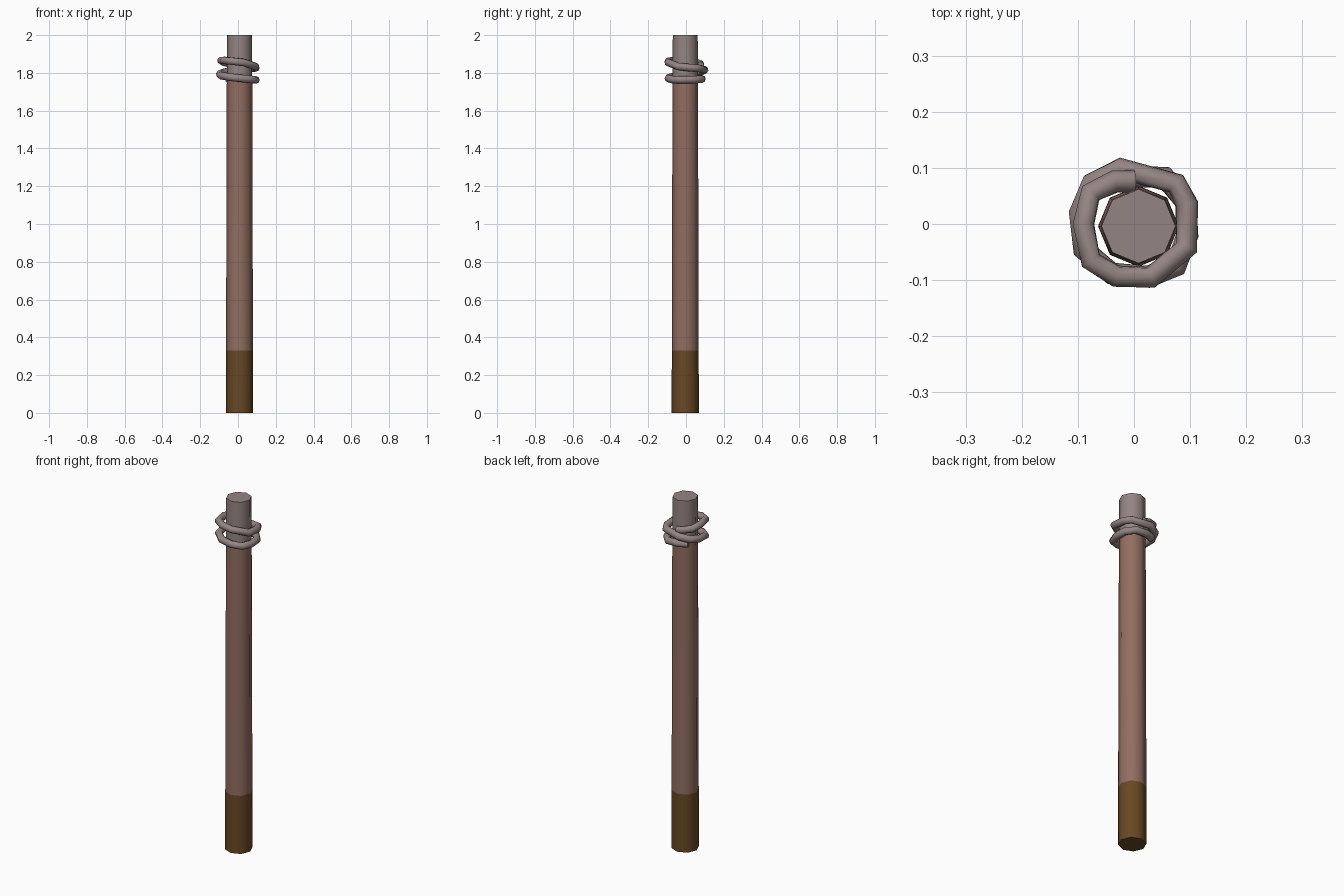
import bpy, bmesh, math

if "Cube" in bpy.data.objects:
    bpy.data.objects.remove(bpy.data.objects["Cube"])


def material(name, rgb):
    lin = [((c / 255 + 0.055) / 1.055) ** 2.4 for c in rgb]
    m = bpy.data.materials.new(name)
    m.diffuse_color = (*lin, 1)
    m.use_nodes = True
    m.node_tree.nodes["Principled BSDF"].inputs["Base Color"].default_value = m.diffuse_color
    return m


soil = material("dark brown", (104, 72, 36))
wood = material("reddish brown", (146, 110, 97))
pale = material("pale grey brown", (148, 133, 131))

# post: tapered octagon, three colour bands by height
CX, CY, SIDES = 0.008, -0.004, 8
bands = [(0.0, 0.072), (0.33, 0.0712), (1.765, 0.0675), (2.0, 0.066)]
bm = bmesh.new()
rings = [[bm.verts.new((CX + r * math.cos(2 * math.pi * i / SIDES),
                        CY + r * math.sin(2 * math.pi * i / SIDES), z))
          for i in range(SIDES)] for z, r in bands]
for k in range(3):
    for i in range(SIDES):
        j = (i + 1) % SIDES
        f = bm.faces.new((rings[k][i], rings[k][j], rings[k + 1][j], rings[k + 1][i]))
        f.material_index = k
bm.faces.new(rings[0][::-1]).material_index = 0
bm.faces.new(rings[-1]).material_index = 2
me = bpy.data.meshes.new("post")
bm.to_mesh(me)
bm.free()
for m in (soil, wood, pale):
    me.materials.append(m)
post = bpy.data.objects.new("post", me)
bpy.context.collection.objects.link(post)

# rope: two loose turns sinking around the post
upper = [(0.0, 0.076, 1.84), (-0.035, 0.076, 1.847), (-0.077, 0.055, 1.857),
         (-0.09, 0.0, 1.865), (-0.077, -0.065, 1.867), (-0.032, -0.093, 1.862),
         (0.03, -0.095, 1.855), (0.094, -0.042, 1.834), (0.095, 0.035, 1.826),
         (0.075, 0.072, 1.823), (-0.024, 0.099, 1.816)]
lower = [(-0.075, 0.073, 1.803), (-0.097, 0.02, 1.793), (-0.09, -0.045, 1.785),
         (-0.04, -0.088, 1.777), (0.025, -0.094, 1.77), (0.075, -0.075, 1.765),
         (0.095, -0.02, 1.763), (0.092, 0.04, 1.764), (0.055, 0.083, 1.766),
         (-0.01, 0.085, 1.768), (-0.06, 0.065, 1.77)]
cu = bpy.data.curves.new("rope", "CURVE")
cu.dimensions = "3D"
cu.bevel_depth = 0.02
cu.bevel_resolution = 2
cu.use_fill_caps = True
path = upper + lower
sp = cu.splines.new("POLY")
sp.points.add(len(path) - 1)
for p, co in zip(sp.points, path):
    p.co = (*co, 1)
cu.materials.append(pale)
rope = bpy.data.objects.new("rope", cu)
bpy.context.collection.objects.link(rope)
bpy.context.view_layer.objects.active = rope
rope.select_set(True)
bpy.ops.object.convert(target="MESH")

# smooth the sides, keep the cap edges sharp
for o in (post, bpy.context.view_layer.objects.active):
    bpy.ops.object.select_all(action="DESELECT")
    o.select_set(True)
    bpy.context.view_layer.objects.active = o
    bpy.ops.object.shade_smooth_by_angle(angle=math.radians(50))
